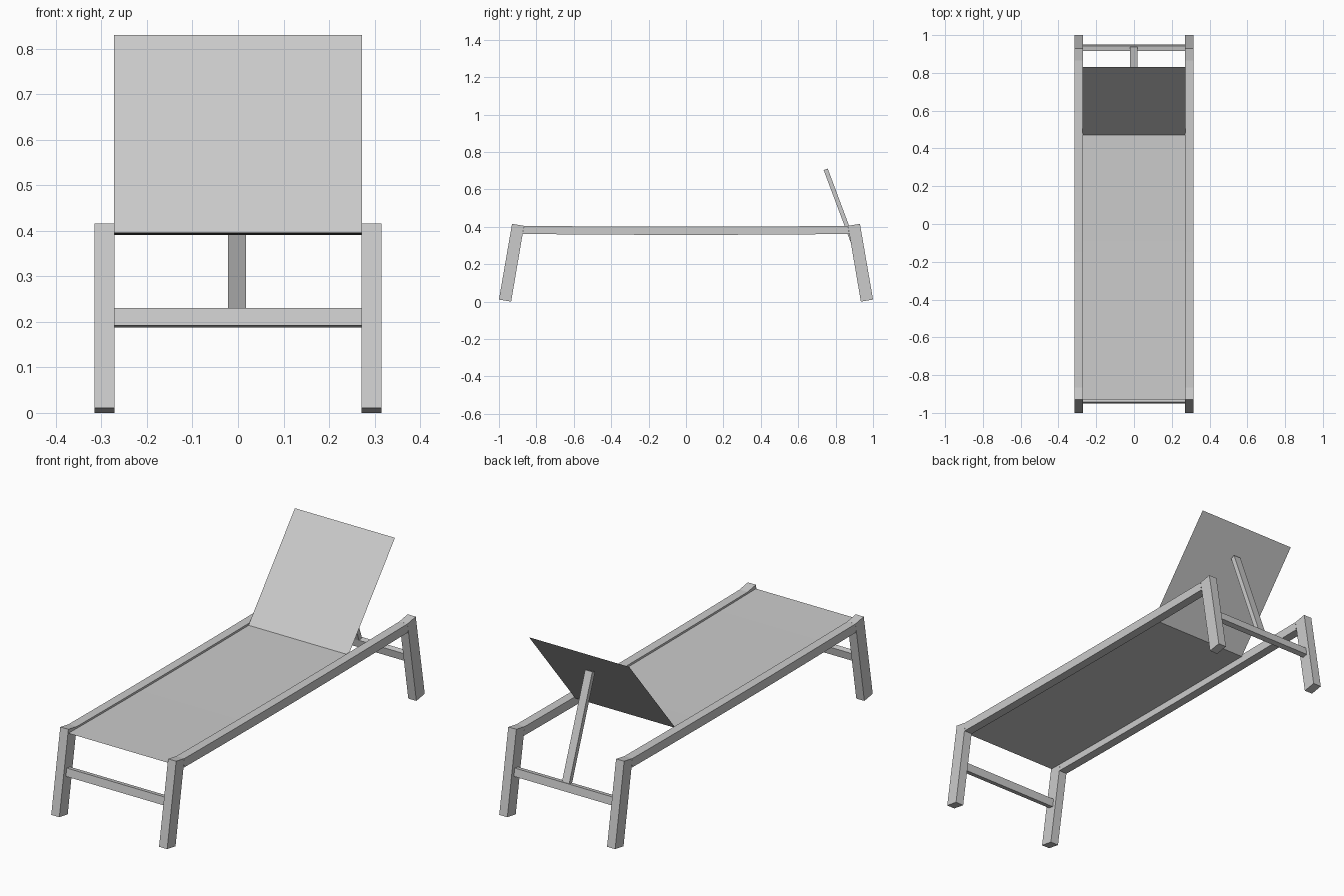
import bpy, bmesh, math
from mathutils import Matrix, Vector

if "Cube" in bpy.data.objects:
    bpy.data.objects.remove(bpy.data.objects["Cube"])

TILT = math.atan2(0.07, 0.405)   # lean of the legs


def make(name, verts, faces):
    me = bpy.data.meshes.new(name)
    me.from_pydata(verts, [], faces)
    bm = bmesh.new()
    bm.from_mesh(me)
    bmesh.ops.recalc_face_normals(bm, faces=bm.faces)
    bm.to_mesh(me)
    bm.free()
    ob = bpy.data.objects.new(name, me)
    bpy.context.collection.objects.link(ob)
    return ob


def box(name, size, loc, rot_x):
    bm = bmesh.new()
    mat = (Matrix.Translation(loc) @ Matrix.Rotation(rot_x, 4, 'X')
           @ Matrix.Diagonal((*size, 1)))
    bmesh.ops.create_cube(bm, size=1, matrix=mat)
    me = bpy.data.meshes.new(name)
    bm.to_mesh(me)
    bm.free()
    ob = bpy.data.objects.new(name, me)
    bpy.context.collection.objects.link(ob)
    return ob


def sag(y, mid, rise):
    return mid + rise * (y / 0.87) ** 2


# Side frames: both leaning legs and the slightly sagging rail
N = 12
top = [(y, sag(y, 0.401, 0.004)) for y in (-0.866 + 1.732 * i / N for i in range(N + 1))]
low = [(y, sag(y, 0.357, 0.005)) for y in (-0.872 + 1.744 * i / N for i in range(N + 1))]
for side, label in ((-1, "left"), (1, "right")):
    xs = (side * 0.271, side * 0.315)
    # rail as a chain of quad sections
    verts = [(x, y, z) for (y, z), (v, w) in zip(top, low)
             for x, y, z in ((xs[0], y, z), (xs[1], y, z), (xs[1], v, w), (xs[0], v, w))]
    faces = [(4 * i + k, 4 * i + (k + 1) % 4, 4 * i + 4 + (k + 1) % 4, 4 * i + 4 + k)
             for i in range(N) for k in range(4)]
    make(label + "_rail", verts, faces)
    # legs with square-cut ends
    for end, pos in ((-1, "front"), (1, "back")):
        prof = [(1.0, 0.011), (0.935, 0.0), (0.866, 0.405), (0.93, 0.416)]
        verts = [(x, end * y, z) for x in xs for y, z in prof]
        faces = [(0, 1, 2, 3), (4, 5, 6, 7)] + [
            (k, (k + 1) % 4, 4 + (k + 1) % 4, 4 + k) for k in range(4)]
        make(f"{label}_{pos}_leg", verts, faces)

# Crossbars between the legs
for end, pos in ((-1, "front"), (1, "back")):
    box(pos + "_crossbar", (0.544, 0.028, 0.039), (0, end * 0.932, 0.209), end * TILT)

# Sling seat: thin sheet following the sag
M = 10
ys = [-0.93 + 1.40 * i / M for i in range(M + 1)]
verts = [(x, y, sag(y, 0.391, 0.005)) for y in ys for x in (-0.272, 0.272)]
make("seat", verts, [(2 * i, 2 * i + 1, 2 * i + 3, 2 * i + 2) for i in range(M)])

# Raised backrest sheet
zb = sag(0.47, 0.391, 0.005)
make("backrest", [(-0.272, 0.47, zb), (0.272, 0.47, zb),
                  (0.272, 0.83, 0.83), (-0.272, 0.83, 0.83)], [(0, 1, 2, 3)])

# Prop from the back crossbar up to the backrest
a, b = Vector((-0.002, 0.931, 0.215)), Vector((-0.002, 0.747, 0.707))
d = b - a
box("backrest_prop", (0.039, 0.023, d.length), (a + b) / 2, math.atan2(-d.y, d.z))
